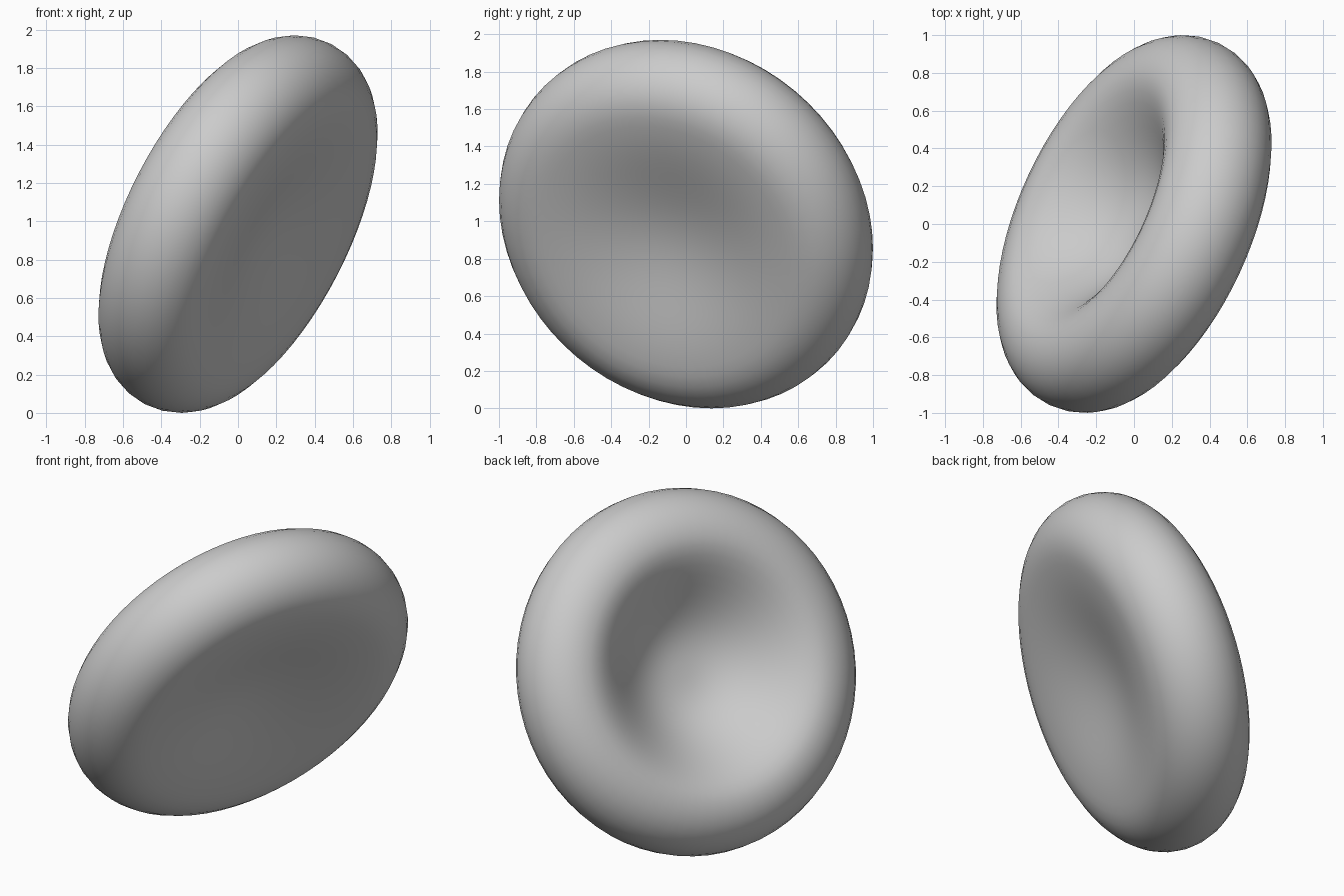
import bpy, bmesh
from math import cos, sin, pi, tau
from mathutils import Vector

cube = bpy.data.objects.get("Cube")
if cube:
    bpy.data.objects.remove(cube, do_unlink=True)

RING = 0.768     # radius of the rim's centre line
TUBE = 0.29      # half thickness of the rim
AXIS = Vector((-0.82, 0.381, 0.425))    # direction the deep dimple faces


def dimple(rho, centre, power):
    """Height of a face, easing from its centre up to the rim crest."""
    ease = (1 - cos(pi * (rho / RING) ** power)) / 2
    return centre + (TUBE - centre) * ease


# Half profile: deep dimple, round rim, shallow dimple
steps = 14
radii = [RING * i / steps for i in range(steps)]
profile = [(r, dimple(r, -0.07, 1.3)) for r in radii]
profile += [(RING + TUBE * sin(pi * i / steps), TUBE * cos(pi * i / steps))
            for i in range(steps + 1)]
profile += [(r, -dimple(r, 0.185, 1.0)) for r in reversed(radii)]

# Revolve the profile into a closed disc
bm = bmesh.new()
verts = [bm.verts.new((r, 0, h)) for r, h in profile]
edges = [bm.edges.new(pair) for pair in zip(verts, verts[1:])]
bmesh.ops.spin(bm, geom=verts + edges, cent=(0, 0, 0), axis=(0, 0, 1),
               angle=tau, steps=64, use_duplicate=False)
bmesh.ops.remove_doubles(bm, verts=bm.verts, dist=0.0005)
bmesh.ops.recalc_face_normals(bm, faces=bm.faces)
for face in bm.faces:
    face.smooth = True
mesh = bpy.data.meshes.new("dimpled_disc")
bm.to_mesh(mesh)
bm.free()

# Single grey colour
grey = bpy.data.materials.new("light_grey")
grey.use_nodes = True
colour = (0.6, 0.6, 0.6, 1)
grey.diffuse_color = colour
grey.node_tree.nodes["Principled BSDF"].inputs["Base Color"].default_value = colour
mesh.materials.append(grey)

# Tilt the disc and rest it on the ground
disc = bpy.data.objects.new("dimpled_disc", mesh)
bpy.context.collection.objects.link(disc)
disc.rotation_euler = AXIS.to_track_quat('Z', 'Y').to_euler()
disc.location.z = 0.985
